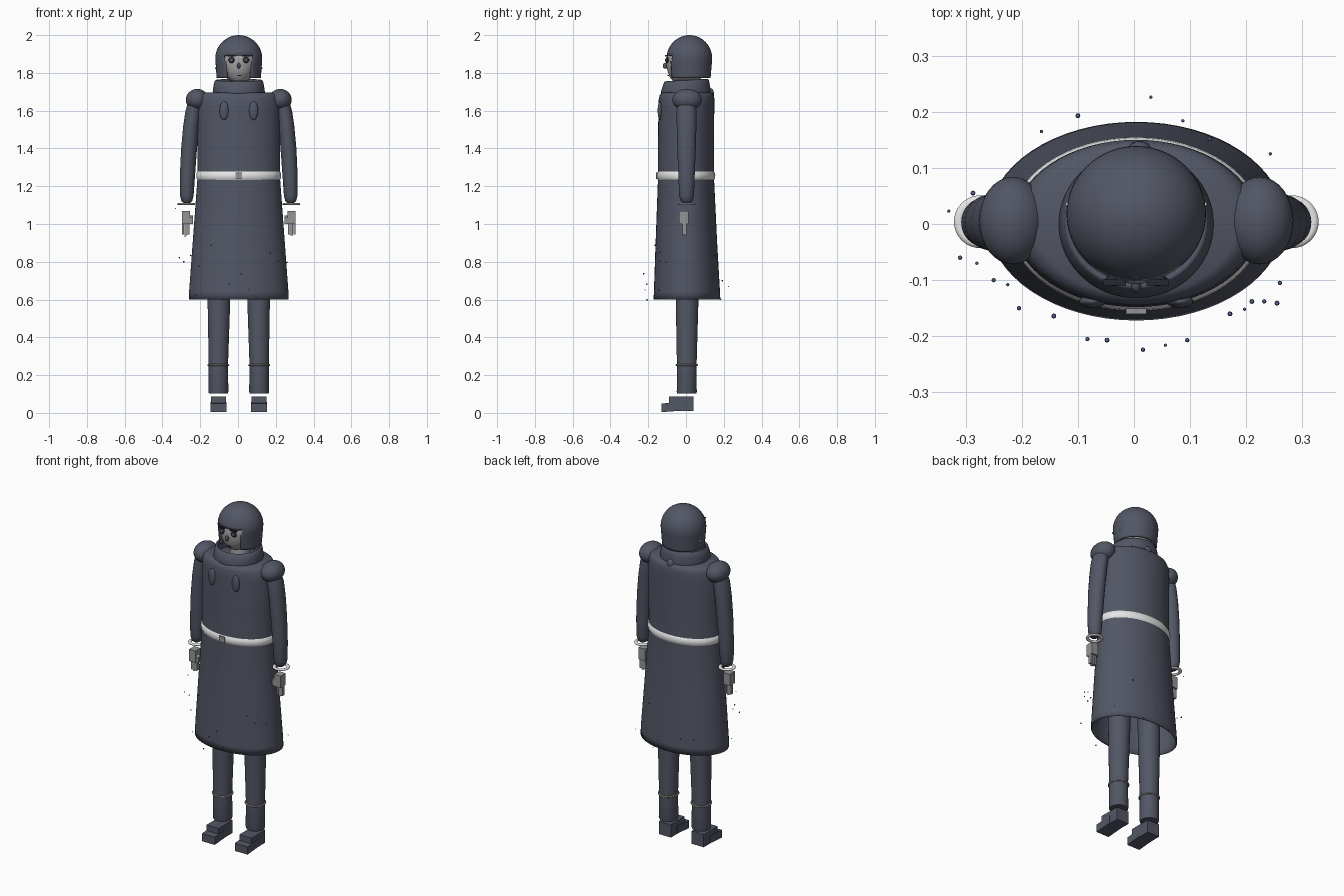
import bpy, bmesh, math, random
from mathutils import Vector

C = 0.004   # body symmetry plane


def mat(name, rgb):
    m = bpy.data.materials.new(name)
    m.diffuse_color = (*rgb, 1)
    return m


CLOTH = mat("dark slate cloth", (0.085, 0.095, 0.13))
SKIN = mat("grey skin", (0.38, 0.38, 0.38))
HAND = mat("grey glove", (0.30, 0.30, 0.31))
WHITE = mat("white trim", (0.80, 0.80, 0.80))
BAND = mat("olive grey band", (0.25, 0.25, 0.22))
BLACK = mat("eye black", (0.02, 0.022, 0.03))
BLUE = mat("spark blue", (0.09, 0.13, 0.30))


def finish(name, bm, m, smooth=True):
    bmesh.ops.recalc_face_normals(bm, faces=bm.faces)
    me = bpy.data.meshes.new(name)
    bm.to_mesh(me)
    bm.free()
    me.materials.append(m)
    ob = bpy.data.objects.new(name, me)
    bpy.context.collection.objects.link(ob)
    if smooth:
        bpy.ops.object.select_all(action='DESELECT')
        ob.select_set(True)
        bpy.context.view_layer.objects.active = ob
        bpy.ops.object.shade_smooth_by_angle(angle=math.radians(40))
    return ob


def loft_bm(rings, n=32, bottom=True, top=True):
    """Stack of ellipses: (z, centre x, centre y, radius x, radius y)."""
    bm = bmesh.new()
    loops = []
    for z, cx, cy, rx, ry in rings:
        loops.append([bm.verts.new((cx + rx * math.cos(2 * math.pi * i / n),
                                    cy + ry * math.sin(2 * math.pi * i / n), z)) for i in range(n)])
    for a, b in zip(loops, loops[1:]):
        for i in range(n):
            j = (i + 1) % n
            bm.faces.new((a[i], a[j], b[j], b[i]))
    if bottom:
        bm.faces.new(loops[0][::-1])
    if top:
        bm.faces.new(loops[-1])
    return bm


def loft(name, rings, m, **kw):
    return finish(name, loft_bm(rings, **kw), m)


def thicken(ob, t):
    mod = ob.modifiers.new("thickness", 'SOLIDIFY')
    mod.thickness = t
    mod.offset = -1


def ball(name, loc, rad, m, seg=24):
    bm = bmesh.new()
    bmesh.ops.create_uvsphere(bm, u_segments=seg, v_segments=seg // 2, radius=1)
    for v in bm.verts:
        v.co = Vector([v.co[i] * rad[i] + loc[i] for i in range(3)])
    return finish(name, bm, m)


def box(name, loc, size, m, shear=0.0):
    bm = bmesh.new()
    bmesh.ops.create_cube(bm, size=1)
    for v in bm.verts:
        v.co = Vector([v.co[i] * size[i] + loc[i] for i in range(3)])
        v.co.z += shear * (v.co.y - loc[1])
    return finish(name, bm, m, False)


def ring(name, loc, rx, ry, tr, tz, m, n=40, k=10):
    """Elliptical torus with section radii tr (out) and tz (up)."""
    bm = bmesh.new()
    loops = []
    for i in range(n):
        a = 2 * math.pi * i / n
        loops.append([bm.verts.new((loc[0] + (rx + tr * math.cos(b)) * math.cos(a),
                                    loc[1] + (ry + tr * math.cos(b)) * math.sin(a),
                                    loc[2] + tz * math.sin(b)))
                      for b in [2 * math.pi * j / k for j in range(k)]])
    for i in range(n):
        p, q = loops[i], loops[(i + 1) % n]
        for j in range(k):
            l = (j + 1) % k
            bm.faces.new((p[j], q[j], q[l], p[l]))
    return finish(name, bm, m)


# Long coat, open at the hem
coat = loft("coat", [(0.60, C, 0.005, 0.264, 0.177), (0.64, C, 0.005, 0.263, 0.175),
                     (0.90, C, 0.002, 0.244, 0.163), (1.25, C, 0, 0.218, 0.148),
                     (1.45, C, 0, 0.219, 0.148), (1.62, C, 0.002, 0.218, 0.148),
                     (1.665, C, 0.003, 0.214, 0.147), (1.685, C, 0.004, 0.202, 0.142),
                     (1.695, C, 0.004, 0.18, 0.13)], CLOTH, n=64, bottom=False)
thicken(coat, 0.006)

# Belt, buckle and chest details
ring("belt", (C, 0, 1.255), 0.214, 0.144, 0.011, 0.024, WHITE, n=64)
box("buckle", (C, -0.154, 1.255), (0.036, 0.012, 0.034), HAND)
for s in (-1, 1):
    ball("chest_pocket", (C + s * 0.078, -0.138, 1.60), (0.024, 0.012, 0.05), CLOTH)

# Collar and neck
collar = loft("collar", [(1.68, C, 0, 0.135, 0.131), (1.70, C, 0, 0.138, 0.132),
                         (1.73, C, 0, 0.134, 0.126), (1.757, C, 0.002, 0.128, 0.118),
                         (1.762, C, 0.002, 0.122, 0.112)], CLOTH, n=48, bottom=False, top=False)
for v in collar.data.vertices:
    if v.co.z > 1.71:
        v.co.z += 0.06 * v.co.y
thicken(collar, 0.012)
loft("neck", [(1.66, C, 0.01, 0.055, 0.055), (1.80, C, 0.01, 0.05, 0.05)], SKIN)
ball("collar_knot", (0.01, 0.126, 1.69), (0.023, 0.022, 0.03), CLOTH)

# Face
loft("face", [(1.758, C, -0.005, 0.045, 0.065), (1.775, C, 0, 0.068, 0.085),
              (1.81, C, 0, 0.09, 0.098), (1.86, C, 0, 0.103, 0.107),
              (1.92, C, 0.005, 0.1, 0.1), (1.96, C, 0.01, 0.06, 0.06)], SKIN)
for s in (-1, 1):
    ball("eye", (C + s * 0.038, -0.099, 1.868), (0.018, 0.009, 0.016), BLACK, 16)
    ball("pupil", (C + s * 0.038, -0.106, 1.868), (0.009, 0.005, 0.01), CLOTH, 12)
    box("eyebrow", (C + s * 0.038, -0.104, 1.891), (0.04, 0.012, 0.007), BLACK)
    ball("earring", (C + s * 0.122, 0.035, 1.825), (0.005, 0.005, 0.005), WHITE, 8)
ball("nose", (C, -0.109, 1.838), (0.009, 0.014, 0.016), CLOTH, 16)
box("mouth", (C + 0.004, -0.094, 1.786), (0.022, 0.006, 0.005), BLACK)

# Bobbed hair with the face opening removed below the fringe
rings = [(1.772 + 0.0115 * i, C, 0.018, 0.117 + 0.0008 * i, 0.112 + 0.001 * i) for i in range(10)]
for i in range(1, 12):
    a = math.pi / 2 * i / 12
    rings.append((1.8755 + 0.1245 * math.sin(a), C, 0.018, 0.1245 * math.cos(a), 0.121 * math.cos(a)))
rings.append((2.0, C, 0.018, 0.003, 0.003))
bm = loft_bm(rings, n=64, bottom=False)
gone = []
for f in bm.faces:
    c = f.calc_center_median()
    x = abs(c.x - C)
    if c.y < 0 and x < 0.064 + 0.15 * max(0, c.z - 1.80) and c.z < 1.898 - 2.5 * x * x:
        gone.append(f)
bmesh.ops.delete(bm, geom=gone, context='FACES')
hair = finish("hair", bm, CLOTH)
thicken(hair, 0.012)

for s in (-1, 1):
    def X(d):
        return C + s * d

    # Shoulder cap and sleeve
    ball("shoulder", (X(0.22), 0.006, 1.658), (0.06, 0.078, 0.057), CLOTH, 32)
    loft("sleeve", [(z, X(d), 0.003, rx, ry) for z, d, rx, ry in (
        (1.112, 0.275, 0.018, 0.022), (1.122, 0.275, 0.029, 0.032), (1.15, 0.275, 0.036, 0.039),
        (1.25, 0.272, 0.040, 0.043), (1.40, 0.263, 0.042, 0.049), (1.52, 0.252, 0.042, 0.052),
        (1.60, 0.241, 0.041, 0.052), (1.66, 0.228, 0.035, 0.045))], CLOTH)

    # Cuff ring and blocky hand
    ring("cuff", (X(0.278), 0.004, 1.105), 0.038, 0.038, 0.009, 0.006, WHITE)
    box("palm", (X(0.28), -0.012, 1.035), (0.042, 0.048, 0.07), HAND)
    for i in range(3):
        box("finger", (X(0.267 + 0.014 * i), -0.008, 0.978 - 0.006 * (i % 2)),
            (0.012, 0.02, 0.066), HAND)
    box("thumb", (X(0.252), -0.022, 1.022), (0.018, 0.02, 0.034), HAND, 0.5)

    # Leg, ankle band and stepped shoe
    loft("leg", [(0.102, X(0.108), 0.004, 0.050, 0.050), (0.112, X(0.108), 0.004, 0.053, 0.053),
                 (0.25, X(0.108), 0.004, 0.051, 0.052), (0.60, X(0.105), 0.006, 0.060, 0.060),
                 (0.95, X(0.102), 0.006, 0.064, 0.064)], CLOTH)
    ring("ankle_band", (X(0.108), 0.004, 0.253), 0.053, 0.054, 0.005, 0.005, BAND)
    box("shoe_heel", (X(0.108), -0.026, 0.048), (0.08, 0.13, 0.076), CLOTH)
    box("shoe_toe", (X(0.108), -0.075, 0.031), (0.084, 0.11, 0.046), CLOTH, 0.08)

# Small sparks drifting around the coat
random.seed(4)
spots = [(0.03, 0.226), (-0.10, 0.193), (0.087, 0.184), (-0.165, 0.165), (0.135, 0.152),
         (0.243, 0.125), (-0.287, 0.055), (-0.33, 0.023), (-0.31, -0.06), (-0.28, -0.07),
         (-0.25, -0.10), (-0.225, -0.108), (-0.205, -0.15), (-0.143, -0.164), (-0.083, -0.205),
         (-0.048, -0.207), (0.016, -0.224), (0.056, -0.216), (0.095, -0.207), (0.171, -0.16),
         (0.197, -0.152), (0.21, -0.138), (0.232, -0.138), (0.255, -0.141), (0.26, -0.105)]
for x, y in spots:
    far = max(0.0, abs(x) - 0.25) * 5
    r = random.choice((0.003, 0.004, 0.0045))
    ball("spark", (x, y, random.uniform(0.57, 0.9) + far * 0.6), (r, r, r), BLUE, 8)
